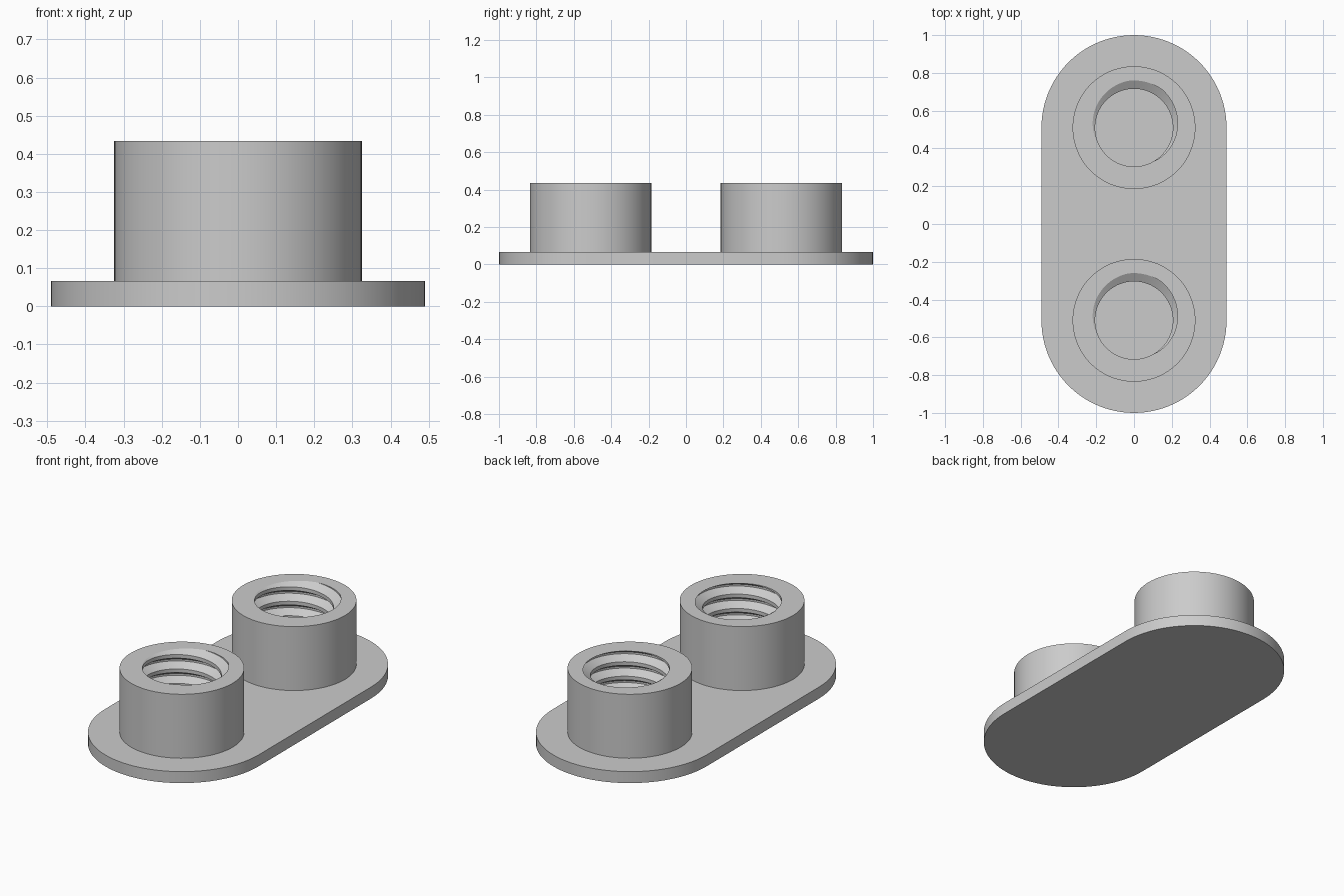
import bpy, bmesh
from math import cos, sin, pi, radians

if "Cube" in bpy.data.objects:
    bpy.data.objects.remove(bpy.data.objects["Cube"], do_unlink=True)

PLATE_R, PLATE_H, SPACING = 0.49, 0.066, 0.51
BOSS_R, BOSS_TOP = 0.325, 0.434
MINOR, MAJOR, PITCH = 0.206, 0.25, 0.083
PHASE = radians(75)   # direction of the deepest groove at the rim
SEGMENTS = 96

grey = bpy.data.materials.new("grey")
grey.use_nodes = True
colour = (0.6, 0.6, 0.6, 1)
grey.diffuse_color = colour
grey.node_tree.nodes["Principled BSDF"].inputs["Base Color"].default_value = colour


def finish(name, bm):
    mesh = bpy.data.meshes.new(name)
    bm.to_mesh(mesh)
    bm.free()
    mesh.materials.append(grey)
    obj = bpy.data.objects.new(name, mesh)
    bpy.context.collection.objects.link(obj)
    bpy.ops.object.select_all(action="DESELECT")
    obj.select_set(True)
    bpy.context.view_layer.objects.active = obj
    bpy.ops.object.shade_smooth_by_angle(angle=radians(30))
    return obj


def base_plate():
    # Rounded slot outline, extruded upwards
    bm = bmesh.new()
    half = SEGMENTS // 2
    outline = []
    for side, start in ((1, 0), (-1, pi)):
        for i in range(half + 1):
            a = start + pi * i / half
            outline.append(bm.verts.new((PLATE_R * cos(a), side * SPACING + PLATE_R * sin(a), 0)))
    face = bm.faces.new(outline)
    top = bmesh.ops.extrude_face_region(bm, geom=[face])["geom"]
    bmesh.ops.translate(bm, vec=(0, 0, PLATE_H),
                        verts=[v for v in top if isinstance(v, bmesh.types.BMVert)])
    bmesh.ops.recalc_face_normals(bm, faces=bm.faces)
    return finish("base_plate", bm)


def thread_radius(angle, z):
    # Trapezoid thread: flat root, sloped flanks, flat crest
    turn = ((z - BOSS_TOP) / PITCH - (angle - PHASE) / (2 * pi) + 0.5) % 1 - 0.5
    t = (abs(turn) - 1 / 16) / (3 / 8 - 1 / 16)
    return MAJOR + (MINOR - MAJOR) * min(1, max(0, t))


def threaded_boss(name, y):
    # Outer wall, rim and helical inner wall in one swept section
    bm = bmesh.new()
    columns = []
    turns = int((BOSS_TOP - PLATE_H) / PITCH) + 2
    for j in range(SEGMENTS + 1):
        a = 2 * pi * j / SEGMENTS
        section = [(BOSS_R, PLATE_H), (BOSS_R, BOSS_TOP)]
        for k in range(2, -turns - 1, -1):
            for step in (3 / 8, 1 / 16, -1 / 16, -3 / 8):
                z = BOSS_TOP + PITCH * (k + step + (a - PHASE) / (2 * pi))
                z = min(BOSS_TOP, max(PLATE_H, z))
                section.append((thread_radius(a, z), z))
        section.append((thread_radius(a, PLATE_H), PLATE_H))
        columns.append([bm.verts.new((r * cos(a), r * sin(a), z)) for r, z in section])
    for left, right in zip(columns, columns[1:]):
        for i in range(len(left) - 1):
            bm.faces.new((left[i], right[i], right[i + 1], left[i + 1]))
    bmesh.ops.remove_doubles(bm, verts=bm.verts, dist=0.00005)
    bmesh.ops.dissolve_degenerate(bm, edges=bm.edges, dist=0.00005)
    boss = finish(name, bm)
    boss.location.y = y
    return boss


base_plate()
threaded_boss("front_threaded_boss", -SPACING)
threaded_boss("back_threaded_boss", SPACING)
